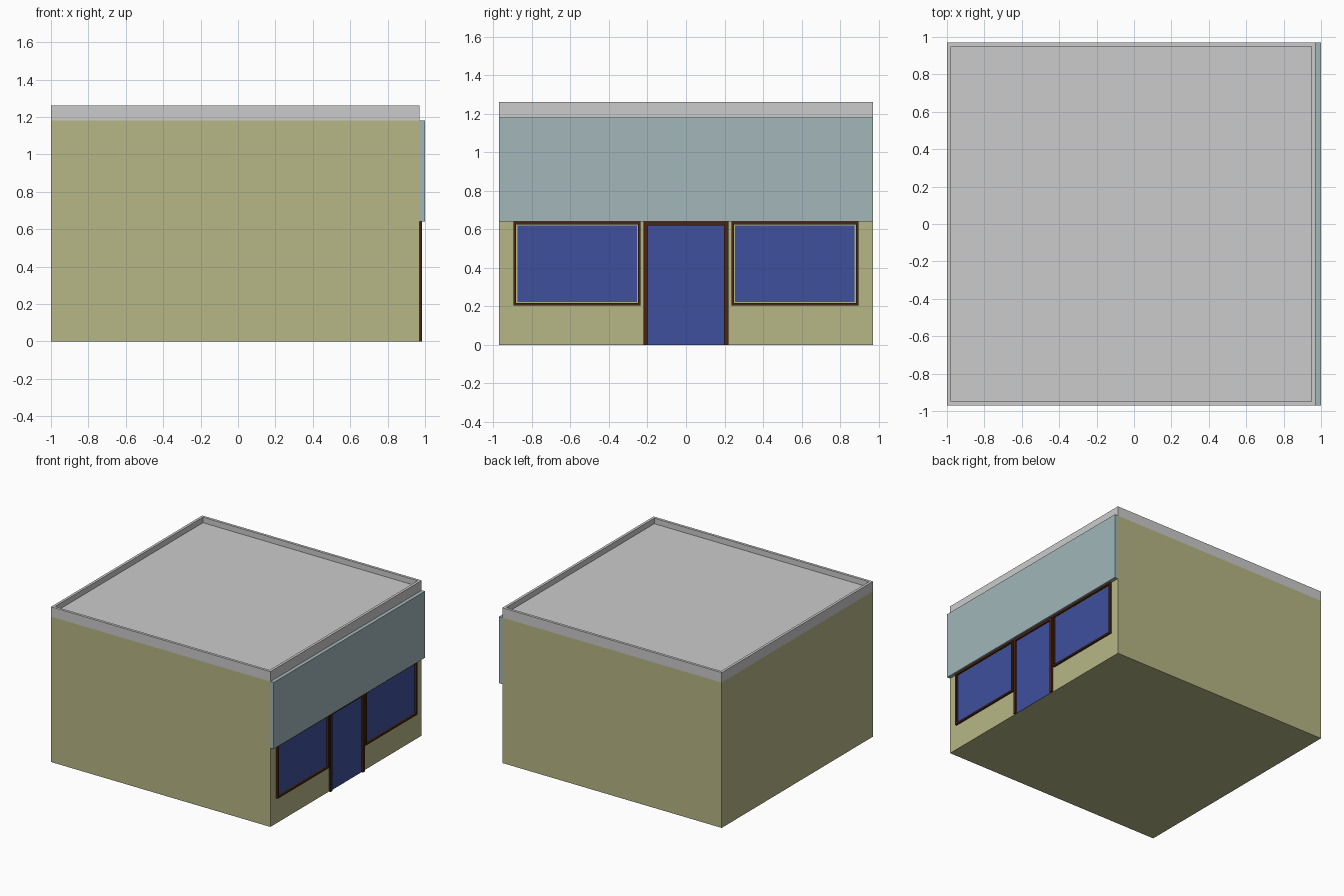
import bpy, bmesh

if "Cube" in bpy.data.objects:
    bpy.data.objects.remove(bpy.data.objects["Cube"])


def material(name, rgb):
    m = bpy.data.materials.new(name)
    m.diffuse_color = (*rgb, 1)
    m.use_nodes = True
    m.node_tree.nodes["Principled BSDF"].inputs["Base Color"].default_value = m.diffuse_color
    return m


WALL = material("olive_render", (0.47, 0.47, 0.24))
SIGN = material("pale_blue", (0.36, 0.47, 0.49))
GLASS = material("blue_glass", (0.05, 0.08, 0.34))
WOOD = material("dark_wood", (0.065, 0.018, 0.007))


def finish(name, bm, mat):
    bmesh.ops.recalc_face_normals(bm, faces=bm.faces)
    mesh = bpy.data.meshes.new(name)
    bm.to_mesh(mesh)
    bm.free()
    if mat:
        mesh.materials.append(mat)
    obj = bpy.data.objects.new(name, mesh)
    bpy.context.collection.objects.link(obj)
    return obj


def box(name, x, y, z, mat=None, recess_axis=None, border=0, depth=0):
    """Box from ranges; optionally inset and sink its face on the + side of an axis."""
    bm = bmesh.new()
    bmesh.ops.create_cube(bm, size=1)
    for v in bm.verts:
        for i, (a, b) in enumerate((x, y, z)):
            v.co[i] = b if v.co[i] > 0 else a
    if recess_axis is not None:
        bm.normal_update()
        face = max(bm.faces, key=lambda f: f.normal[recess_axis])
        bmesh.ops.inset_region(bm, faces=[face], thickness=border)
        rim = bmesh.ops.extrude_discrete_faces(bm, faces=[face])["faces"][0]
        for v in rim.verts:
            v.co[recess_axis] -= depth
    # join the sunk face to its border
        loose = [e for e in bm.edges if len(e.link_faces) == 1]
        if loose:
            bmesh.ops.bridge_loops(bm, edges=loose)
    return finish(name, bm, mat)


# Main block with sunken roof inside a low parapet
box("walls", (-1, 0.97), (-0.97, 0.97), (0, 1.18), WALL)
box("roof_parapet", (-1, 0.97), (-0.97, 0.97), (1.18, 1.26), None, 2, 0.03, 0.045)

# Blank fascia panel over the shopfront
box("fascia", (0.97, 1.0), (-0.97, 0.97), (0.64, 1.18), SIGN)

# Two framed display windows
for side, y0, y1 in (("left", -0.895, -0.235), ("right", 0.235, 0.895)):
    box(f"window_frame_{side}", (0.96, 0.985), (y0, y1), (0.204, 0.64),
        WOOD, 0, 0.02, 0.016)
    box(f"window_glass_{side}", (0.962, 0.973), (y0 + 0.02, y1 - 0.02),
        (0.224, 0.62), GLASS)

# Door surround: one arch-shaped profile extruded forwards
profile = [(-0.22, 0), (-0.22, 0.64), (0.22, 0.64), (0.22, 0),
           (0.197, 0), (0.197, 0.62), (-0.197, 0.62), (-0.197, 0)]
bm = bmesh.new()
face = bm.faces.new([bm.verts.new((0.965, y, z)) for y, z in profile])
ext = bmesh.ops.extrude_face_region(bm, geom=[face])["geom"]
for v in ext:
    if isinstance(v, bmesh.types.BMVert):
        v.co.x = 0.985
finish("door_frame", bm, WOOD)
box("door_glass", (0.962, 0.973), (-0.197, 0.197), (0, 0.62), GLASS)
